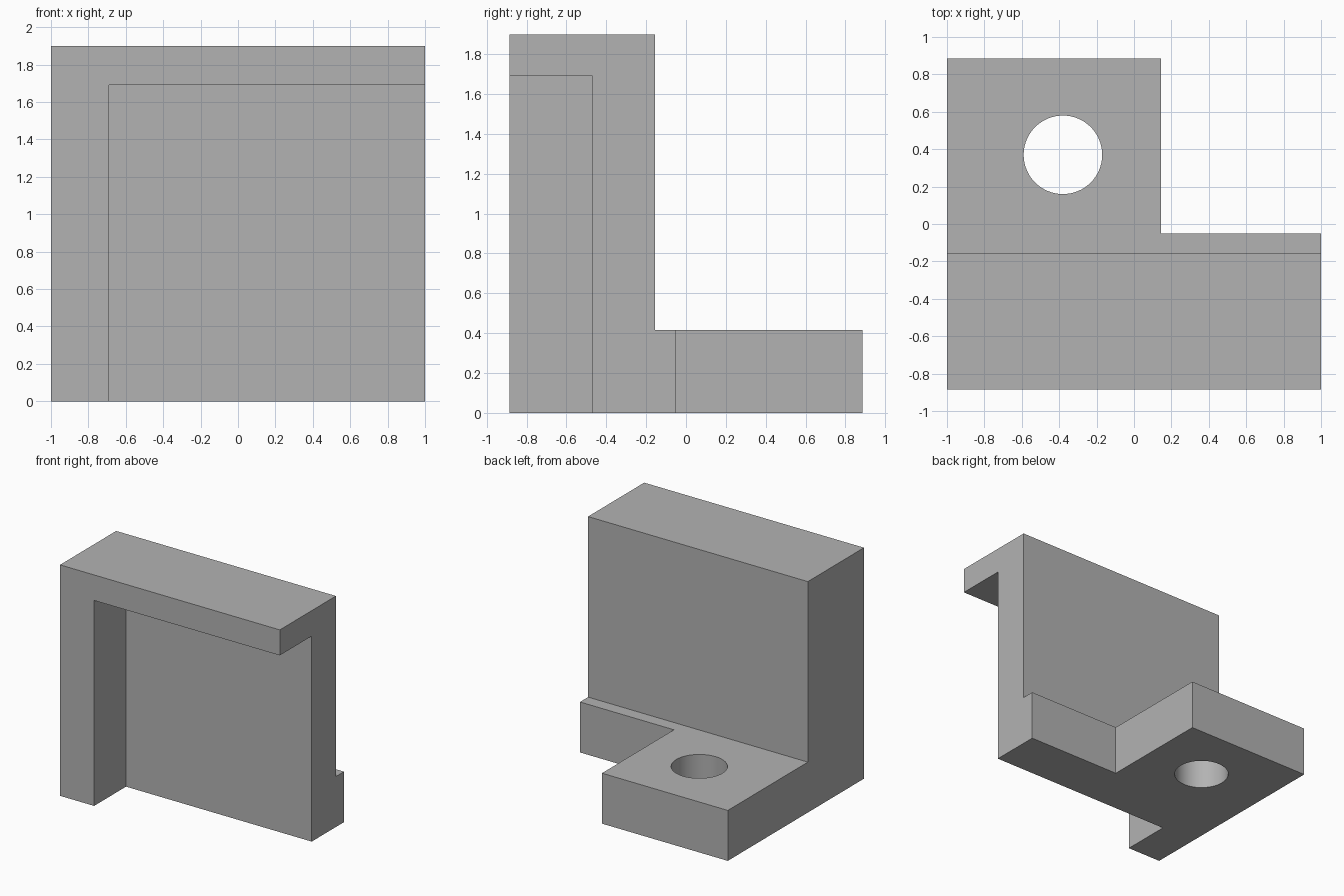
import bpy
import bmesh
from mathutils import Vector

default = bpy.data.objects.get("Cube")
if default:
    bpy.data.objects.remove(default, do_unlink=True)

# Single plain grey finish
grey = bpy.data.materials.new("plain grey")
grey.use_nodes = True
colour = (0.45, 0.45, 0.45, 1)
grey.diffuse_color = colour
grey.node_tree.nodes["Principled BSDF"].inputs["Base Color"].default_value = colour


def prism(name, profile, direction):
    """Extrude a closed planar profile along a direction."""
    bm = bmesh.new()
    base = bm.faces.new([bm.verts.new(p) for p in profile])
    grown = bmesh.ops.extrude_face_region(bm, geom=[base], use_keep_orig=True)
    moved = [g for g in grown["geom"] if isinstance(g, bmesh.types.BMVert)]
    bmesh.ops.translate(bm, verts=moved, vec=Vector(direction))
    bmesh.ops.recalc_face_normals(bm, faces=bm.faces)
    mesh = bpy.data.meshes.new(name)
    bm.to_mesh(mesh)
    bm.free()
    mesh.materials.append(grey)
    obj = bpy.data.objects.new(name, mesh)
    bpy.context.collection.objects.link(obj)
    return obj


def block(name, low, high):
    """Box between two corners."""
    (x0, y0, z0), (x1, y1, z1) = low, high
    ring = [(x0, y0, z0), (x1, y0, z0), (x1, y1, z0), (x0, y1, z0)]
    return prism(name, ring, (0, 0, z1 - z0))


# Bracket body: upright wall and foot as one L-shaped section
DEPTH, WALL_BACK, HEIGHT, FOOT = 0.885, -0.155, 1.9, 0.415
section = [(-DEPTH, 0), (DEPTH, 0), (DEPTH, FOOT),
           (WALL_BACK, FOOT), (WALL_BACK, HEIGHT), (-DEPTH, HEIGHT)]
bracket = prism("bracket", [(-1, y, z) for y, z in section], (2, 0, 0))

# Cutters: front recess, foot notch and bolt hole
recess = block("recess_cutter", (-0.69, -1.2, -0.2), (1.2, -0.47, 1.69))
notch = block("notch_cutter", (0.145, -0.05, -0.2), (1.2, 1.2, 0.7))
bpy.ops.mesh.primitive_cylinder_add(vertices=64, radius=0.21, depth=1,
                                    location=(-0.38, 0.37, 0.2))
hole = bpy.context.object
hole.name = "hole_cutter"
hole.data.materials.append(grey)

for cutter in (recess, notch, hole):
    cutter.hide_render = True
    cutter.hide_viewport = True
    cut = bracket.modifiers.new(cutter.name, "BOOLEAN")
    cut.operation = "DIFFERENCE"
    cut.solver = "EXACT"
    cut.object = cutter

# Bake the cuts, then remove the cutters
graph = bpy.context.evaluated_depsgraph_get()
cut_mesh = bpy.data.meshes.new_from_object(bracket.evaluated_get(graph))
bracket.modifiers.clear()
bracket.data = cut_mesh
for cutter in (recess, notch, hole):
    bpy.data.objects.remove(cutter, do_unlink=True)

# Smooth hole wall, crisp edges elsewhere
bpy.ops.object.select_all(action="DESELECT")
bracket.select_set(True)
bpy.context.view_layer.objects.active = bracket
bpy.ops.object.shade_smooth_by_angle()
